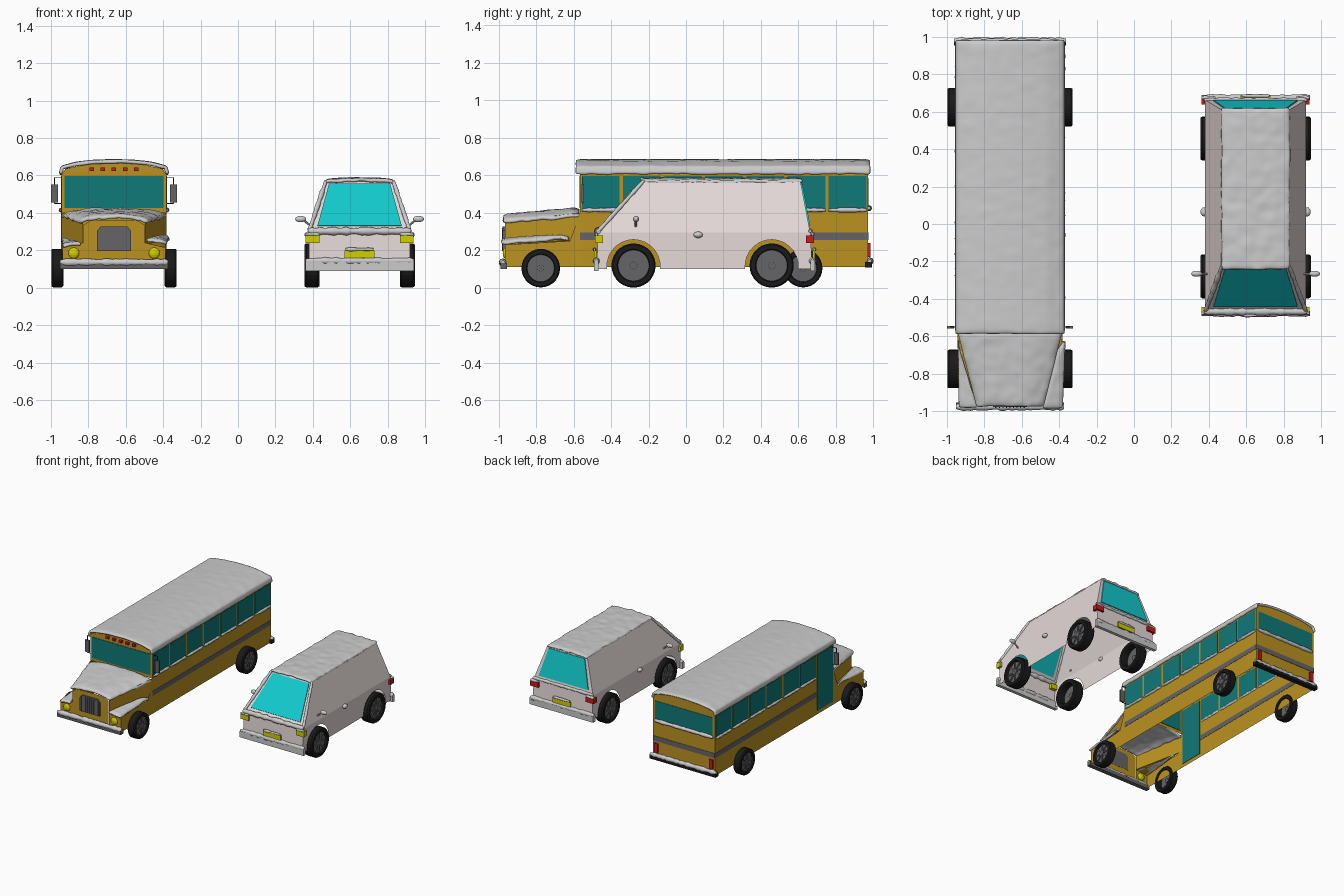
import bpy, bmesh, math, random
from mathutils import Vector, noise

if "Cube" in bpy.data.objects:
    bpy.data.objects.remove(bpy.data.objects["Cube"])

random.seed(4)
BX, CX = -0.663, 0.65          # centre lines of the bus and the car


def material(name, rgb):
    m = bpy.data.materials.new(name)
    m.diffuse_color = (*rgb, 1)
    m.use_nodes = True
    m.node_tree.nodes["Principled BSDF"].inputs["Base Color"].default_value = m.diffuse_color
    return m


BUS = material("bus_yellow", (0.5, 0.29, 0.015))
WHITE = material("car_white", (0.78, 0.70, 0.69))
BUSGLASS = material("dark_teal_glass", (0.005, 0.19, 0.19))
CARGLASS = material("bright_teal_glass", (0.006, 0.6, 0.62))
BLACK = material("black", (0.01, 0.01, 0.01))
DARK = material("dark_grey", (0.13, 0.13, 0.14))
YELLOW = material("lamp_yellow", (0.65, 0.62, 0.0))
RED = material("lamp_red", (0.6, 0.01, 0.01))


def mesh(name, verts, faces, mat=None, smooth=False):
    me = bpy.data.meshes.new(name)
    me.from_pydata([tuple(v) for v in verts], [], faces)
    o = bpy.data.objects.new(name, me)
    bpy.context.collection.objects.link(o)
    if mat:
        me.materials.append(mat)
    for p in me.polygons:
        p.use_smooth = smooth
    return o


def box(name, x, y, z, mat=None):
    """Box from (min, max) pairs."""
    v = [(a, b, c) for a in x for b in y for c in z]
    return mesh(name, v, [(0, 1, 3, 2), (4, 6, 7, 5), (0, 4, 5, 1),
                          (2, 3, 7, 6), (0, 2, 6, 4), (1, 5, 7, 3)], mat)


def pane(name, pts, mat, t=0.0):
    o = mesh(name, pts, [tuple(range(len(pts)))], mat)
    if t:
        s = o.modifiers.new("thickness", 'SOLIDIFY')
        s.thickness, s.offset = t, 0
    return o


def lathe(name, prof, centre, mat, n=28):
    """Closed (radius, x) profile turned about the x axis."""
    k, v, f = len(prof), [], []
    for i in range(n):
        a = math.tau * i / n
        v += [(centre[0] + x, centre[1] + r * math.cos(a), centre[2] + r * math.sin(a)) for r, x in prof]
        f += [(i * k + j, i * k + (j + 1) % k, (i + 1) % n * k + (j + 1) % k, (i + 1) % n * k + j) for j in range(k)]
    return mesh(name, v, f, mat)


def wheel(name, x, y, z, R, w, side):
    h = w / 2
    lathe(name + "_tyre", [(R, -h * .75), (R, h * .75), (R * .94, h), (R * .74, h), (R * .7, h * .8),
                           (R * .7, -h * .8), (R * .74, -h), (R * .94, -h)], (x, y, z), BLACK)
    xo = x + side * h * .5
    lathe(name + "_rim", [(R * .72, xo - .003), (R * .72, xo + .003), (.001, xo + .003), (.001, xo - .003)], (0, y, z), DARK)
    lathe(name + "_cap", [(R * .18, xo - .012), (R * .18, xo + .012), (.001, xo + .012), (.001, xo - .012)], (0, y, z), DARK, 12)
    for i in range(8):
        o = box(name + "_spoke", (-.006, .006), (R * .15, R * .72), (-R * .05, R * .05), DARK)
        o.location = (xo + side * .004, y, z)
        o.rotation_euler.x = i * math.tau / 8


def snow(name, f, nu, nv, t, amp=0.006, edge=0.012):
    """Lumpy snow sheet over the surface f(u, v)."""
    v = []
    for i in range(nu + 1):
        for j in range(nv + 1):
            p = Vector(f(i / nu, j / nv))
            p.z += amp * noise.noise(p * 22)
            if i in (0, nu) or j in (0, nv):
                p.z -= random.uniform(0, edge)
            v.append(p)
    w = nv + 1
    q = [(i * w + j, (i + 1) * w + j, (i + 1) * w + j + 1, i * w + j + 1) for i in range(nu) for j in range(nv)]
    o = mesh(name, v, q, None, True)
    s = o.modifiers.new("thickness", 'SOLIDIFY')
    s.thickness, s.offset = t, -1
    o.modifiers.new("round", 'SUBSURF').levels = 1
    o.modifiers["round"].render_levels = 1


def ridge(name, a, b, r):
    """Uneven bead of snow lying along an edge from a to b."""
    a, b = Vector(a), Vector(b)
    n = max(4, int((b - a).length / 0.02))
    c = bpy.data.curves.new(name, 'CURVE')
    c.dimensions, c.bevel_depth, c.bevel_resolution, c.use_fill_caps = '3D', r, 2, True
    s = c.splines.new('POLY')
    s.points.add(n)
    for i, p in enumerate(s.points):
        p.co = (*a.lerp(b, i / n), 1)
        p.radius = .6 if i in (0, n) else random.uniform(.75, 1.2)
    s.use_smooth = True
    o = bpy.data.objects.new(name, c)
    bpy.context.collection.objects.link(o)
    bpy.ops.object.select_all(action='DESELECT')
    o.select_set(True)
    bpy.context.view_layer.objects.active = o
    bpy.ops.object.convert(target='MESH')


def poly(pts, u):
    """Point at parameter u along a polyline."""
    k = min(int(u * (len(pts) - 1)), len(pts) - 2)
    return Vector(pts[k]).lerp(Vector(pts[k + 1]), u * (len(pts) - 1) - k)


# ---------------- Bus body: open-bottomed shell with arched roof ----------------
W, Y0, Y1, ZB = 0.28, -0.565, 0.972, 0.11
sec = [(-W, ZB), (-W, .605), (-.26, .635), (-.15, .66), (0, .668), (.15, .66), (.26, .635), (W, .605), (W, ZB)]
v = [(BX + x, y, z) for y in (Y0, Y1) for x, z in sec]
mesh("bus_body", v, [(i, i + 1, i + 10, i + 9) for i in range(8)] + [tuple(range(9, 18))], BUS)
pane("bus_front_wall", [(BX + x, Y0, max(z, .40)) for x, z in sec], BUS)
arch = [(-.295, .61), (-.285, .648), (-.2, .672), (-.1, .682), (0, .685), (.1, .682), (.2, .672), (.285, .648), (.295, .61)]


def roof(u, t):
    p = poly(arch, u)
    return (BX + p.x, -.59 + 1.575 * t, p.y + .002)


snow("bus_roof_snow", roof, 24, 64, .02, .004, .008)
for i in range(5):
    x = BX - .12 + .06 * i
    box("roof_marker_lamp", (x - .012, x + .012), (-.585, -.56), (.625, .643), RED)

# Windows, door and stripe
pitch = (Y1 - Y0) / 7
for s in (-1, 1):
    xs = (BX + s * W - .003, BX + s * W + .003)
    for i in range(7):
        y = (Y0 + pitch * i + .009, Y0 + pitch * (i + 1) - .009)
        door = s < 0 and i == 0
        box("bus_door" if door else "bus_side_window", xs, y, (.14 if door else .415, .597), BUSGLASS)
        if not door:
            ridge("window_sill_snow", (BX + s * (W + .003), y[0], .415), (BX + s * (W + .003), y[1], .415), .011)
    box("side_stripe", (xs[0] + .001, xs[1] - .001), (Y0 + (pitch if s < 0 else 0), Y1), (.255, .295), DARK)
    # Wheels, tail lamps and mirrors
    for y in (-.775, .625):
        wheel("bus_wheel", BX + s * .303, y, .105, .103, .064, s)
    box("bus_tail_lamp", (BX + s * .25 - .016, BX + s * .25 + .016), (.965, .985), (.165, .24), RED)
    xm = BX + s * .318
    box("bus_mirror", (xm - .018, xm + .018), (-.558, -.545), (.455, .552), DARK)
    for z in (.45, .588):
        box("mirror_bar", tuple(sorted((BX + s * W, xm))), (-.553, -.549), (z - .002, z + .002), BLACK)
    box("mirror_post", (xm - .002, xm + .002), (-.553, -.549), (.45, .588), BLACK)
box("windshield", (BX - .265, BX + .265), (Y0 - .004, Y0 + .004), (.425, .597), BUSGLASS)
box("bus_rear_window", (BX - .26, BX + .26), (Y1 - .003, Y1 + .003), (.43, .585), BUSGLASS)
box("rear_stripe", (BX - W, BX + W), (Y1 - .003, Y1 + .003), (.255, .295), DARK)
ridge("rear_sill_snow", (BX - .265, Y1 + .004, .425), (BX + .265, Y1 + .004, .425), .014)

# Nose: tapered bonnet between flat-topped fenders
for s in (-1, 1):
    P = lambda x, y, z: (BX + s * x, y, z)
    pane("bonnet_side", [P(.165, -.965, .23), P(.165, -.965, .355), P(.28, Y0, .40), P(.28, Y0, .25)], BUS)
    pane("fender_top", [P(.165, -.965, .23), P(.275, -.965, .215), P(.28, Y0, .26)], BUS)
    pane("fender_side", [P(.275, -.965, ZB), P(.275, -.965, .23), P(.28, Y0, .40), P(.28, Y0, ZB)][:2]
         + [P(.28, -.62, .25), P(.28, Y0, .40), P(.28, Y0, ZB)], BUS)
    pane("fender_front", [P(.165, -.965, ZB), P(.275, -.965, ZB), P(.275, -.965, .215), P(.165, -.965, .24)], BUS)
    snow("fender_snow", lambda u, t: P((.17 + .1 * t) * (1 - u) + .28 * u + .008 * t * (1 - u),
                                      -.985 + .36 * u, .25 + .022 * u - .014 * t), 14, 6, .02)
    bpy.ops.mesh.primitive_uv_sphere_add(segments=16, ring_count=8, radius=.03, location=P(.215, -.963, .185))
    lamp = bpy.context.object
    lamp.name, lamp.scale = "bus_headlamp", (1, .5, 1)
    lamp.data.materials.append(YELLOW)
pane("nose_front", [(BX + x, -.967, z) for x, z in ((-.165, ZB), (.165, ZB), (.165, .335), (.12, .362), (-.12, .362), (-.165, .335))], BUS)
pane("grille", [(BX + x, -.972, z) for x, z in ((-.09, .195), (.09, .195), (.09, .305), (.07, .328), (-.07, .328), (-.09, .305))], DARK, .012)
for i in range(-4, 5):
    box("grille_bar", (BX + i * .019 - .003, BX + i * .019 + .003), (-.983, -.97), (.2, .318), DARK)
snow("bonnet_snow", lambda u, t: (BX + (2 * u - 1) * (.185 + .105 * t), -.98 + .415 * t,
                                  .393 + .037 * t - .03 * abs(2 * u - 1) ** 3), 18, 16, .022, .008, .016)
# Bus bumpers with snow
box("bus_front_bumper", (BX - .29, BX + .29), (-.99, -.955), (.1, .132), DARK)
box("bus_rear_bumper", (BX - .3, BX + .3), (.955, .992), (.108, .138), BLACK)
ridge("front_bumper_snow", (BX - .29, -.977, .135), (BX + .29, -.977, .135), .019)
ridge("rear_bumper_snow", (BX - .3, .98, .142), (BX + .3, .98, .142), .018)

# ---------------- Car: open-bottomed wagon shell ----------------
HW, HR, AXLES = .27, .18, (-.28, .457)


def C(x, y, z):
    return (CX + x, y, z)


pane("car_roof", [C(-HR, -.22, .572), C(HR, -.22, .572), C(HR, .61, .572), C(-HR, .61, .572)], WHITE)
for nm, yb, ym, yt, zt, d in (("front", -.478, -.468, -.22, .572, -.003), ("rear", .675, .663, .61, .572, .003)):
    pane("car_%s_panel" % nm, [C(-HW, yb, .1), C(HW, yb, .1), C(HW, ym, .295), C(-HW, ym, .295)], WHITE)
    pane("car_%s_frame" % nm, [C(-HW, ym, .295), C(HW, ym, .295), C(HR, yt, zt), C(-HR, yt, zt)], WHITE)
    k = lambda z: ym + (yt - ym) * (z - .295) / (zt - .295) + d
    pane("car_%s_glass" % nm, [C(-.225, k(.33), .33), C(.225, k(.33), .33), C(.163, k(.555), .555), C(-.163, k(.555), .555)], CARGLASS, .008)
    sg = 1 if d > 0 else -1
    box("car_%s_bumper" % nm, (CX - .29, CX + .29), tuple(sorted((yb - sg * .012, yb + sg * .014))), (.09, .14))
    ridge("car_%s_bumper_snow" % nm, C(-.29, yb, .143), C(.29, yb, .143), .017)
    box("car_%s_plate" % nm, (CX - .08, CX + .08), tuple(sorted((yb, yb + sg * .012))), (.16, .2), YELLOW)
    ridge("car_%s_plate_snow" % nm, C(-.075, yb + sg * .01, .205), C(.075, yb + sg * .01, .205), .01)
    ridge("car_%s_sill_snow" % nm, C(-.275, ym, .302), C(.275, ym, .302), .02 if d < 0 else .012)
    for s in (-1, 1):
        xs = tuple(sorted((CX + s * .215, CX + s * .288)))
        box("car_%s_lamp" % nm, xs, tuple(sorted((yb - sg * .035, yb + sg * .008))), (.24, .28), YELLOW if d < 0 else RED)
        ridge("car_lamp_snow", (xs[0], yb, .286), (xs[1], yb, .286), .011)

# Sides with wheel arches, pillars, mirrors and handles
outline = [(.663, .295), (-.468, .295), (-.478, .1)]
for ya in AXLES:
    outline += [(ya - .142 * math.cos(a), .115 + .142 * math.sin(a)) for a in [math.pi * (-.03 + 1.06 * i / 14) for i in range(15)]]
outline += [(.675, .1)]
for s in (-1, 1):
    pane("car_side", [C(s * HW, y, z) for y, z in outline], WHITE)
    pane("car_upper_side", [C(s * HW, -.468, .295), C(s * HW, .663, .295), C(s * HR, .61, .572), C(s * HR, -.22, .572)], WHITE)
    ridge("pillar_snow", C(s * HW, -.47, .3), C(s * HR, -.225, .572), .012)
    for ya in AXLES:
        wheel("car_wheel", CX + s * .255, ya, .119, .118, .08, s)
    bpy.ops.mesh.primitive_cylinder_add(vertices=8, radius=.006, depth=.07, location=C(s * .275, -.268, .342), rotation=(0, s * .9, 0))
    bpy.context.object.name = "car_mirror_stem"
    for nm, p, sc in (("car_mirror", (.315, -.266, .367), (.03, .016, .017)), ("car_handle_snow", (.275, .065, .283), (.02, .025, .017))):
        bpy.ops.mesh.primitive_uv_sphere_add(segments=12, ring_count=8, radius=1, location=C(s * p[0], p[1], p[2]))
        bpy.context.object.name, bpy.context.object.scale = nm, sc
        bpy.ops.object.shade_smooth()
snow("car_roof_snow", lambda u, t: C((2 * u - 1) * .188, -.245 + .868 * t, .587 - .008 * abs(2 * u - 1) ** 3), 14, 34, .02, .009, .012)
